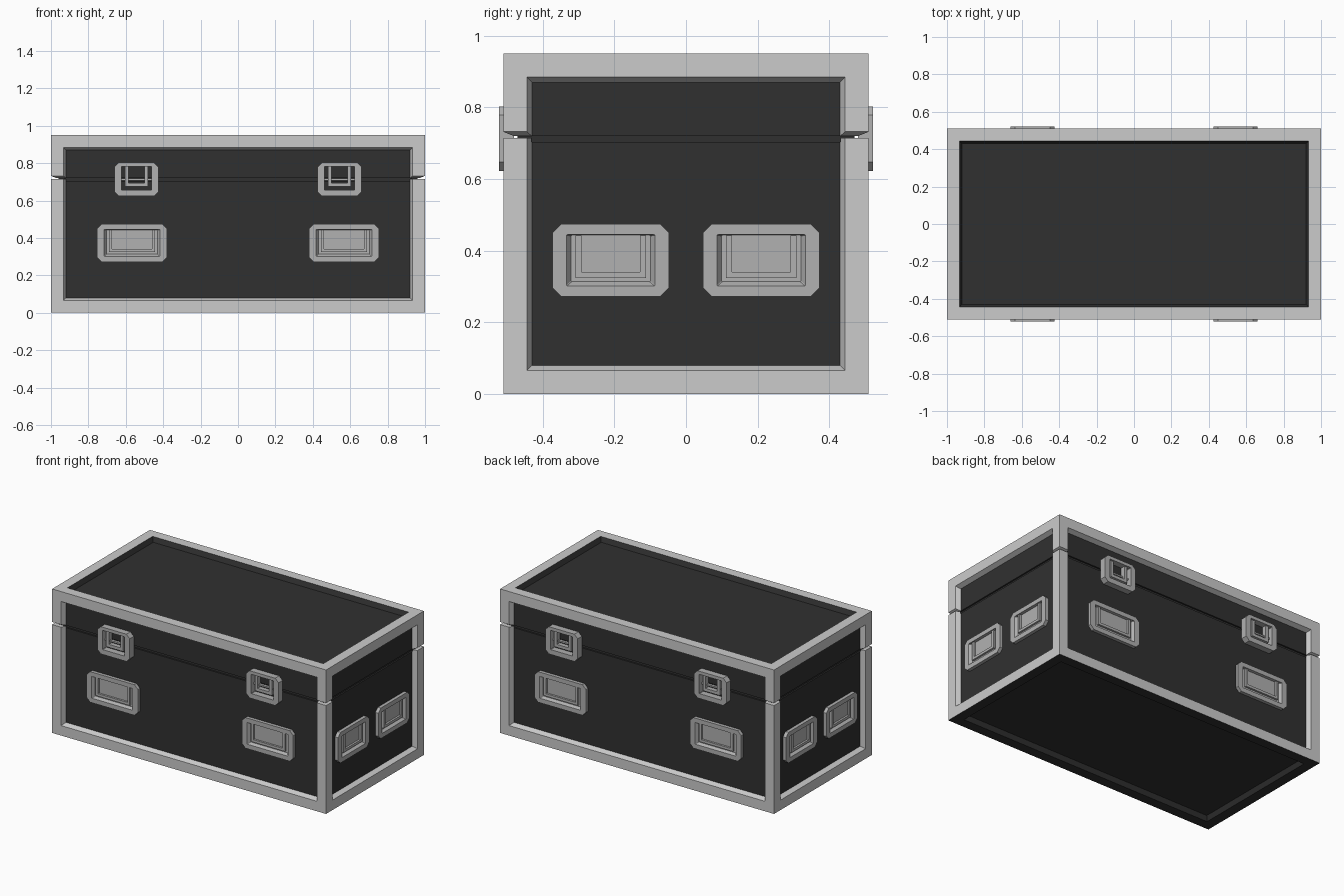
import bpy, bmesh
from math import pi
from mathutils import Matrix, Vector

if "Cube" in bpy.data.objects:
    bpy.data.objects.remove(bpy.data.objects["Cube"])

HX, HY, H = 1.0, 0.51, 0.95      # case half width, half depth, height
DEPTH = 0.03                     # how far the panels sit behind the frame


def material(name, v):
    m = bpy.data.materials.new(name)
    m.diffuse_color = (v, v, v, 1)
    m.use_nodes = True
    m.node_tree.nodes["Principled BSDF"].inputs["Base Color"].default_value = m.diffuse_color
    return m


FRAME = material("frame_grey", 0.8)
BLACK = material("panel_black", 0.03)
METAL = material("hardware_grey", 0.44)


def finish(name, bm, mats):
    bmesh.ops.recalc_face_normals(bm, faces=bm.faces[:])
    me = bpy.data.meshes.new(name)
    bm.to_mesh(me)
    bm.free()
    for m in mats:
        me.materials.append(m)
    ob = bpy.data.objects.new(name, me)
    bpy.context.collection.objects.link(ob)
    return ob


def skin(bm, loops, dark=()):
    """Closed ring of quads through a cycle of equal-length loops."""
    rows = [[bm.verts.new(p) for p in loop] for loop in loops]
    for i, a in enumerate(rows):
        b = rows[(i + 1) % len(rows)]
        for j in range(len(a)):
            k = (j + 1) % len(a)
            f = bm.faces.new((a[j], a[k], b[k], b[j]))
            f.material_index = int(i in dark)


def octagon(u0, u1, v0, v1, c, n):
    """Chamfered rectangle, n units out from a front panel."""
    pts = [(u0 + c, v0), (u1 - c, v0), (u1, v0 + c), (u1, v1 - c),
           (u1 - c, v1), (u0 + c, v1), (u0, v1 - c), (u0, v0 + c)]
    return [(u, -n, v) for u, v in pts]


def box(bm, u0, u1, v0, v1, n0, n1):
    m = Matrix.Translation(((u0 + u1) / 2, -(n0 + n1) / 2, (v0 + v1) / 2))
    m = m @ Matrix.Diagonal((u1 - u0, n1 - n0, v1 - v0, 1))
    bmesh.ops.create_cube(bm, size=1, matrix=m)


def u_bar(bm, w, v0, v1, t, n0, n1):
    """U-shaped grip: two legs and a lower bar."""
    for s in (-1, 1):
        a, b = sorted((s * w, s * (w - t)))
        box(bm, a, b, v0 + t, v1, n0, n1)
    box(bm, -w, w, v0, v0 + t, n0, n1)


def place(ob, side, along):
    """Move hardware onto a panel; side 0 front, 1 right, 2 back, 3 left."""
    out = (HY if side % 2 == 0 else HX) - DEPTH
    ob.matrix_world = Matrix.Rotation(side * pi / 2, 4, 'Z') @ Matrix.Translation((along, -out, 0))


# Case: box with a raised frame and recessed panel on every face
bm = bmesh.new()
bmesh.ops.create_cube(bm, size=1, matrix=Matrix.Translation((0, 0, H / 2))
                      @ Matrix.Diagonal((2 * HX, 2 * HY, H, 1)))
for f in bm.faces[:]:
    nz = f.normal.z
    rim = bmesh.ops.inset_individual(bm, faces=[f], thickness=0.093)["faces"]
    wall = bmesh.ops.inset_individual(bm, faces=[f], thickness=0.02, depth=-DEPTH)["faces"]
    f.material_index = 1
    if abs(nz) > 0.5:
        for w in wall:
            w.material_index = 1
    if nz < -0.5:
        for r in rim:
            r.material_index = 1
case = finish("case", bm, (FRAME, BLACK))

# Lid seam: sloped gap in the frame with a narrow groove in the panels
profile = [(-0.02, 0.715), (-0.02, 0.733), (0, 0.732), (0.029, 0.72),
           (0.04, 0.72), (0.04, 0.704), (0.029, 0.704), (0.029, 0.715)]
bm = bmesh.new()
skin(bm, [[(sx * (HX - d), sy * (HY - d), z)
           for sx, sy in ((-1, -1), (1, -1), (1, 1), (-1, 1))] for d, z in profile],
     dark=(3, 4, 5, 6))
cutter = finish("seam_cutter", bm, (FRAME, BLACK))
cutter.hide_render = True
mod = case.modifiers.new("seam", 'BOOLEAN')
mod.operation = 'DIFFERENCE'
mod.solver = 'EXACT'
mod.object = cutter
bpy.context.view_layer.objects.active = case
bpy.ops.object.modifier_apply(modifier=mod.name)
bpy.data.objects.remove(cutter)


# Recessed handle: chamfered plate, sloped dish, floor and hanging grip
def handle(name, w, iw):
    bm = bmesh.new()
    skin(bm, [octagon(-w, w, 0.272, 0.474, 0.025, 0),
              octagon(-w, w, 0.272, 0.474, 0.025, 0.022),
              octagon(-iw, iw, 0.302, 0.445, 0.002, 0.022),
              octagon(-iw + 0.014, iw - 0.014, 0.314, 0.443, 0.002, 0.003),
              octagon(-iw + 0.014, iw - 0.014, 0.314, 0.443, 0.002, 0)])
    box(bm, -iw + 0.01, iw - 0.01, 0.31, 0.445, 0, 0.004)
    u_bar(bm, iw - 0.026, 0.324, 0.443, 0.017, 0.004, 0.017)
    return finish(name, bm, (METAL,))


# Latch: chamfered ring bridging the seam, with a pull inside
def latch(name):
    bm = bmesh.new()
    w, iw = 0.118, 0.081
    skin(bm, [octagon(-w, w, 0.623, 0.803, 0.024, 0),
              octagon(-w, w, 0.623, 0.803, 0.024, 0.042),
              octagon(-iw, iw, 0.655, 0.782, 0.002, 0.042),
              octagon(-iw, iw, 0.655, 0.782, 0.002, 0)])
    u_bar(bm, 0.062, 0.675, 0.782, 0.02, 0.0, 0.03)
    box(bm, -iw, iw, 0.708, 0.718, 0.0, 0.018)
    return finish(name, bm, (METAL,))


names = ("front", "right", "back", "left")
for side, nm in enumerate(names):
    for s in (-1, 1):
        tag = nm + ("_a" if s < 0 else "_b")
        if side % 2 == 0:
            place(handle("handle_" + tag, 0.187, 0.15), side, s * 0.567)
            place(latch("latch_" + tag), side, s * 0.543)
        else:
            place(handle("handle_" + tag, 0.163, 0.124), side, s * 0.21)
